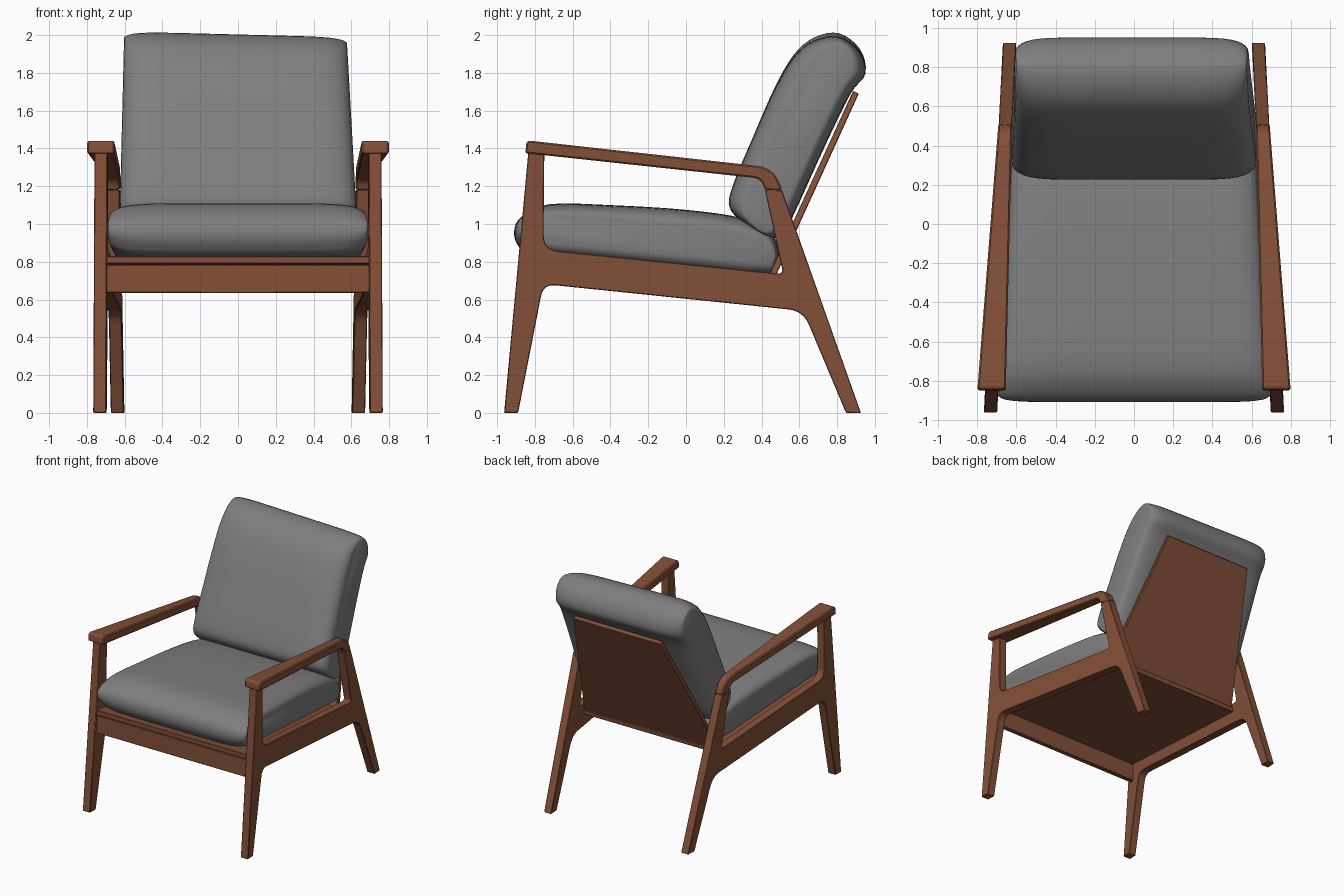
import bpy, bmesh, math
from mathutils import Vector

cube = bpy.data.objects.get("Cube")
if cube:
    bpy.data.objects.remove(cube, do_unlink=True)


def material(name, rgb):
    m = bpy.data.materials.new(name)
    m.use_nodes = True
    m.diffuse_color = (*rgb, 1)
    bsdf = m.node_tree.nodes["Principled BSDF"]
    bsdf.inputs["Base Color"].default_value = (*rgb, 1)
    bsdf.inputs["Roughness"].default_value = 0.7
    return m


WOOD = material("warm brown wood", (0.23, 0.08, 0.04))
FABRIC = material("grey fabric", (0.21, 0.21, 0.21))


def finish(name, bm, mat, angle):
    bmesh.ops.recalc_face_normals(bm, faces=bm.faces)
    mesh = bpy.data.meshes.new(name)
    bm.to_mesh(mesh)
    bm.free()
    mesh.materials.append(mat)
    ob = bpy.data.objects.new(name, mesh)
    bpy.context.collection.objects.link(ob)
    bpy.ops.object.select_all(action="DESELECT")
    ob.select_set(True)
    bpy.context.view_layer.objects.active = ob
    bpy.ops.object.shade_smooth_by_angle(angle=math.radians(angle))
    return ob


def fillet(points, steps=6):
    """Round each (y, z, radius) corner of a side outline."""
    out = []
    for i, (y, z, r) in enumerate(points):
        p = Vector((y, z))
        if r == 0:
            out.append(p)
            continue
        a = p + (Vector(points[i - 1][:2]) - p).normalized() * r
        b = p + (Vector(points[(i + 1) % len(points)][:2]) - p).normalized() * r
        for k in range(steps + 1):
            t = k / steps
            out.append(a * (1 - t) ** 2 + p * 2 * t * (1 - t) + b * t * t)
    return out


def board(name, points, inner, outer, mirrored=False, bevel=0.004):
    """Extrude a side outline between two x limits that vary with y and z."""
    outline = fillet(points)
    bm = bmesh.new()
    a = [bm.verts.new((inner(y, z), y, z)) for y, z in outline]
    b = [bm.verts.new((outer(y, z), y, z)) for y, z in outline]
    bm.faces.new(a)
    bm.faces.new(b)
    for i in range(len(a)):
        bm.faces.new((a[i - 1], a[i], b[i], b[i - 1]))
    ob = finish(name, bm, WOOD, 25)
    if mirrored:
        ob.modifiers.new("mirror", "MIRROR")
    mod = ob.modifiers.new("soft edges", "BEVEL")
    mod.width = bevel
    mod.limit_method = "ANGLE"
    mod.angle_limit = math.radians(40)
    return ob


def smooth_loop(points, steps=4):
    """Closed Catmull-Rom curve through the points."""
    v = [Vector(p) for p in points]
    n = len(v)
    out = []
    for i in range(n):
        a, b, c, d = v[i - 1], v[i], v[(i + 1) % n], v[(i + 2) % n]
        for k in range(steps):
            t = k / steps
            out.append(0.5 * (2 * b + (c - a) * t + (2 * a - 5 * b + 4 * c - d) * t * t
                              + (3 * b - a - 3 * c + d) * t ** 3))
    return out


def cushion(name, points, center, axis, edge, place, n=14):
    """Loft a side profile across x, thinning it towards both ends."""
    c, ax = Vector(center), Vector(axis).normalized()
    nrm = Vector((ax.y, -ax.x))
    loop = smooth_loop(points)
    bm = bmesh.new()
    rings = []
    for k in range(-n, n + 1):
        t = math.sin(math.pi / 2 * k / n)
        puff = math.sqrt(max(0, 1 - abs(t) ** 8))
        thick = edge + (1 - edge) * puff
        length = 0.96 + 0.04 * puff
        ring = []
        for p in loop:
            q = c + ax * (p - c).dot(ax) * length + nrm * (p - c).dot(nrm) * thick
            ring.append(bm.verts.new(place(t, q.x, q.y)))
        rings.append(ring)
    for r, s in zip(rings, rings[1:]):
        for i in range(len(r)):
            bm.faces.new((r[i - 1], r[i], s[i], s[i - 1]))
    bm.faces.new(rings[0])
    bm.faces.new(rings[-1])
    return finish(name, bm, FABRIC, 60)


# Side frames: front leg, side rail and back leg in one piece
def frame_mid(y):
    return 0.732 - 0.0516 * (y + 0.95)


board("side_frames", [
    (-0.963, 0, 0), (-0.889, 0, 0), (-0.755, 0.682, 0.065), (0.62, 0.54, 0.08),
    (0.847, 0, 0), (0.926, 0, 0), (0.508, 1.18, 0), (0.417, 1.18, 0),
    (0.515, 0.735, 0.03), (-0.755, 0.865, 0.08), (-0.75, 1.38, 0), (-0.835, 1.38, 0)],
    lambda y, z: frame_mid(y) - 0.034, lambda y, z: frame_mid(y) + 0.034, True)

# Armrests, wide in front and bending down into the back legs
board("armrests", [
    (-0.85, 1.375, 0.01), (-0.845, 1.443, 0.025), (0.466, 1.298, 0.09),
    (0.508, 1.18, 0), (0.417, 1.18, 0), (0.402, 1.24, 0.05)],
    lambda y, z: 0.655 - 0.024 * (y + 0.85),
    lambda y, z: 0.80 - 0.079 * (y + 0.85), True, 0.01)


# Front rail, seat board and tapered back panel
def rail_side(y, z):
    return frame_mid(y) - 0.03


board("front_rail", [(-0.875, 0.635, 0), (-0.835, 0.635, 0),
                     (-0.835, 0.785, 0), (-0.875, 0.785, 0)],
      lambda y, z: -rail_side(y, z), rail_side)
board("seat_board", [(-0.88, 0.79, 0), (0.47, 0.66, 0), (0.475, 0.7, 0), (-0.88, 0.83, 0)],
      lambda y, z: -rail_side(y, z), rail_side)


def panel_side(y, z):
    return 0.62 - 0.215 * (z - 0.7)


board("back_panel", [(0.42, 0.69, 0), (0.455, 0.68, 0), (0.915, 1.69, 0), (0.885, 1.705, 0)],
      lambda y, z: -panel_side(y, z), panel_side)

# Seat cushion, narrowing towards the back
cushion("seat_cushion", [
    (-0.8, 0.83), (-0.885, 0.88), (-0.91, 0.96), (-0.87, 1.04), (-0.72, 1.105),
    (-0.4, 1.1), (0, 1.075), (0.3, 1.03), (0.45, 0.95), (0.49, 0.85),
    (0.48, 0.76), (0.42, 0.715), (0, 0.75), (-0.4, 0.79)],
    (-0.2, 0.93), (1, -0.1), 0.5,
    lambda t, y, z: (t * (0.692 - 0.054 * (y + 0.95)), y, z))

# Back cushion, its top edge sagging slightly to one side
cushion("back_cushion", [
    (0.31, 1.0), (0.23, 1.09), (0.25, 1.21), (0.35, 1.45), (0.465, 1.71), (0.57, 1.89),
    (0.68, 1.98), (0.81, 2.0), (0.92, 1.92), (0.95, 1.8), (0.87, 1.69),
    (0.73, 1.4), (0.58, 1.07), (0.52, 0.96), (0.44, 0.925)],
    (0.6, 1.45), (0.42, 0.91), 0.55,
    lambda t, y, z: (t * (0.625 - 0.04 * max(0, z - 1.1)) - 0.015 * max(0, z - 1.1), y,
                     z - 0.03 * t * max(0, z - 1.5)))
